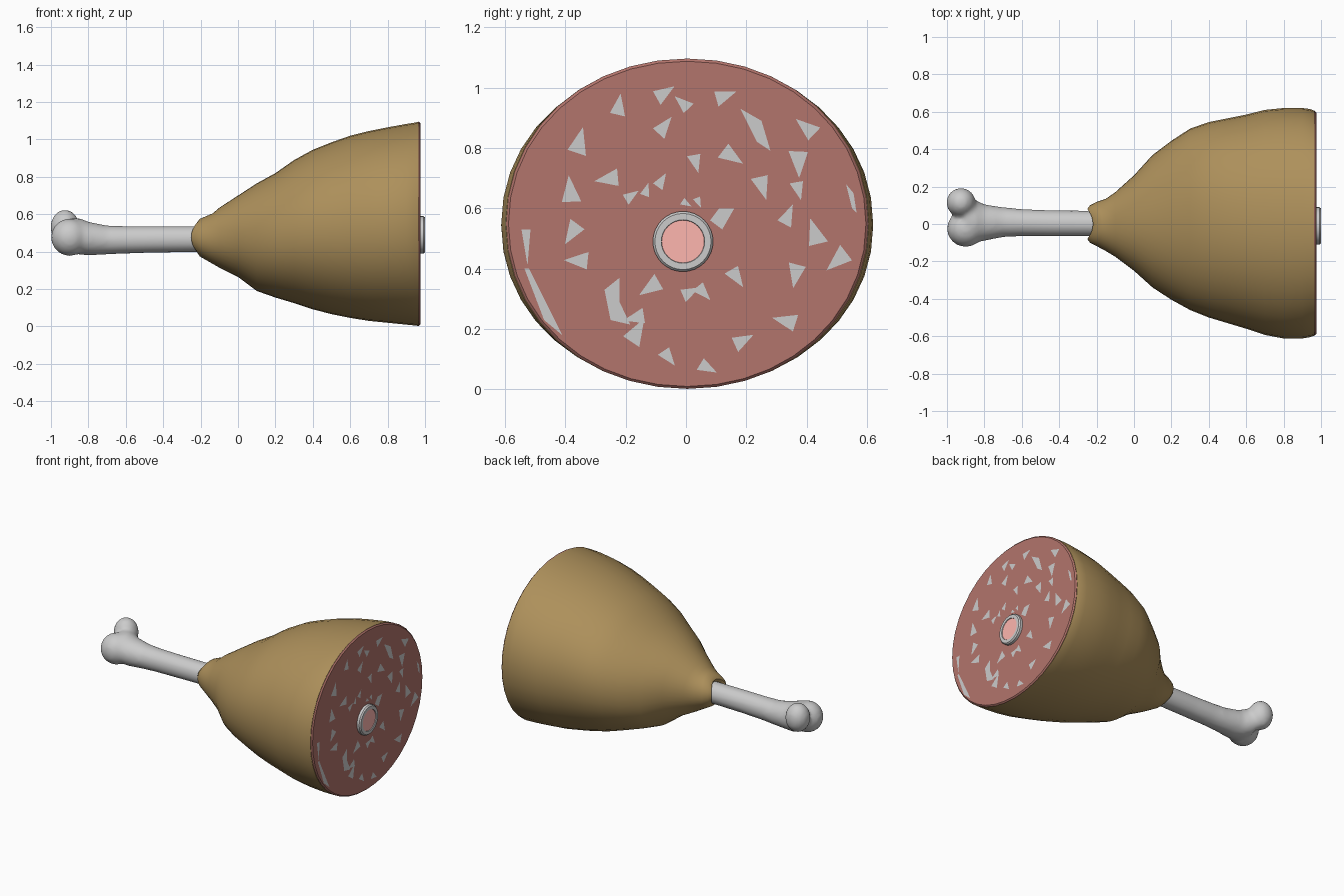
import bpy, bmesh, random
from math import sin, cos, tau, radians, copysign
from mathutils import Matrix

random.seed(4)


def paint(ob, name, rgb):
    mat = bpy.data.materials.new(name)
    mat.diffuse_color = (*rgb, 1)
    ob.data.materials.append(mat)


def finish(bm, name, angle=40, recalc=True):
    if recalc:
        bmesh.ops.recalc_face_normals(bm, faces=bm.faces)
    me = bpy.data.meshes.new(name)
    bm.to_mesh(me)
    bm.free()
    ob = bpy.data.objects.new(name, me)
    bpy.context.collection.objects.link(ob)
    bpy.ops.object.select_all(action='DESELECT')
    ob.select_set(True)
    bpy.context.view_layer.objects.active = ob
    bpy.ops.object.shade_smooth_by_angle(angle=radians(angle))
    return ob


def loft(bm, rings, seg=40, power=1.0, lip=0.0):
    """Skin rings (x, ymin, ymax, zmin, zmax); lip pushes top and bottom of the first rings in +x."""
    loops = []
    for x, y0, y1, z0, z1 in rings:
        loop = []
        for k in range(seg):
            c, s = cos(tau * k / seg), sin(tau * k / seg)
            dx = lip * s * s * max(0, min(1, (-0.1 - x) / 0.1))
            loop.append(bm.verts.new((
                x + dx,
                (y0 + y1) / 2 + (y1 - y0) / 2 * copysign(abs(c) ** power, c),
                (z0 + z1) / 2 + (z1 - z0) / 2 * copysign(abs(s) ** power, s))))
        loops.append(loop)
    for a, b in zip(loops, loops[1:]):
        for k in range(seg):
            n = (k + 1) % seg
            bm.faces.new((a[k], a[n], b[n], b[k]))
    bm.faces.new(loops[0][::-1])
    bm.faces.new(loops[-1])


def circles(profile, y, z):
    return [(x, y - r, y + r, z - r, z + r) for x, r in profile]


# Browned outside of the ham
bm = bmesh.new()
loft(bm, [
    (-.19, -.06, .06, .41, .53), (-.235, -.065, .065, .41, .53),
    (-.25, -.08, .08, .40, .555), (-.235, -.10, .10, .375, .575),
    (-.20, -.118, .118, .355, .59), (-.15, -.145, .135, .335, .605),
    (-.10, -.175, .17, .315, .635), (0, -.25, .26, .265, .70),
    (.10, -.34, .37, .19, .765), (.20, -.405, .445, .155, .82),
    (.30, -.46, .51, .125, .89), (.40, -.50, .545, .092, .945),
    (.50, -.53, .565, .066, .985), (.60, -.56, .585, .046, 1.02),
    (.70, -.593, .61, .03, 1.045), (.80, -.612, .62, .02, 1.065),
    (.90, -.612, .62, .01, 1.083), (.94, -.605, .615, .006, 1.089),
    (.965, -.597, .605, .003, 1.094)], power=.97, lip=.03)
ham = finish(bm, "ham_skin", 50)
paint(ham, "browned_skin", (.42, .28, .105))

# Red cut face with a thin rounded rim
bm = bmesh.new()
loft(bm, [(.955, -.592, .60, .006, 1.09), (.967, -.596, .604, .002, 1.096),
          (.975, -.588, .596, .01, 1.087)], power=.98)
cut = finish(bm, "cut_face", 30)
paint(cut, "raw_meat", (.45, .176, .15))

# Fat flecks: (y, z, radius) triangles, randomly turned
flecks = [
    (-.22, .94, .04), (-.07, .98, .04), (-.01, .95, .035), (-.07, .87, .04),
    (.13, .97, .04), (.40, .87, .045), (.15, .77, .045), (.03, .75, .035),
    (.37, .75, .05), (-.35, .82, .05), (-.26, .70, .045), (-.38, .66, .05),
    (-.08, .69, .03), (-.18, .64, .03), (-.13, .66, .025), (0, .615, .02),
    (.04, .62, .02), (.25, .67, .045), (.37, .66, .035), (.34, .575, .04),
    (.43, .52, .05), (.50, .43, .05), (.36, .38, .045), (.165, .37, .04),
    (.055, .32, .035), (.015, .32, .035), (-.12, .34, .045), (-.38, .52, .045),
    (-.36, .43, .045), (-.16, .19, .05), (.33, .23, .045), (.19, .16, .04),
    (.07, .07, .035), (-.06, .105, .035), (-.17, .24, .04)]
# Larger, hand-shaped flecks
big = [
    [(.18, .93), (.25, .89), (.28, .79), (.235, .82)],
    [(-.27, .33), (-.25, .23), (-.185, .215), (-.22, .29), (-.22, .37)],
    [(-.535, .40), (-.47, .23), (-.41, .18), (-.42, .20), (-.52, .40)],
    [(-.545, .53), (-.525, .41), (-.515, .53)],
    [(.53, .68), (.55, .60), (.565, .585), (.555, .65)],
    [(.08, .56), (.12, .53), (.16, .60), (.11, .60)]]
bm = bmesh.new()
for y, z, r in flecks:
    a = random.uniform(0, tau)
    big.append([(y + r * cos(a + t), z + r * sin(a + t)) for t in (0, 2.3, 3.7)])
for poly in big:
    f = bm.faces.new([bm.verts.new((.9775, y, z)) for y, z in poly])
    f.normal_update()
    if f.normal.x < 0:
        f.normal_flip()
finish(bm, "fat_flecks", recalc=False)

# Sawn bone ring and marrow in the cut face
bm = bmesh.new()
loft(bm, circles([(.95, .1), (.992, .1), (1.0, .093), (1.0, .072), (.992, .07)], -.01, .49), 32)
finish(bm, "sawn_bone_ring", 30)
bm = bmesh.new()
loft(bm, circles([(.97, .0705), (.996, .0705)], -.01, .49), 32)
marrow = finish(bm, "marrow", 30)
paint(marrow, "marrow_pink", (1.0, .47, .43))

# Leg bone: shaft and two knuckles fused into one smooth surface
bm = bmesh.new()
loft(bm, [(-.90, -.09, .15, .40, .58), (-.85, -.10, .13, .385, .58),
          (-.80, -.09, .105, .38, .56), (-.70, -.07, .09, .385, .54),
          (-.60, -.066, .08, .39, .537), (-.45, -.067, .074, .394, .537),
          (-.15, -.067, .07, .398, .537)], 32)
for centre, radii in (((-.925, .115, .53), (.078, .078, .095)),
                      ((-.90, -.025, .477), (.10, .098, .10))):
    bmesh.ops.create_uvsphere(bm, u_segments=28, v_segments=18, radius=1,
                              matrix=Matrix.Translation(centre) @ Matrix.Diagonal((*radii, 1)))
bone = finish(bm, "leg_bone", 60)
mod = bone.modifiers.new("fuse", 'REMESH')
mod.mode = 'VOXEL'
mod.voxel_size = .014
mod.use_smooth_shade = True
mod = bone.modifiers.new("soften", 'SMOOTH')
mod.factor = .5
mod.iterations = 6
